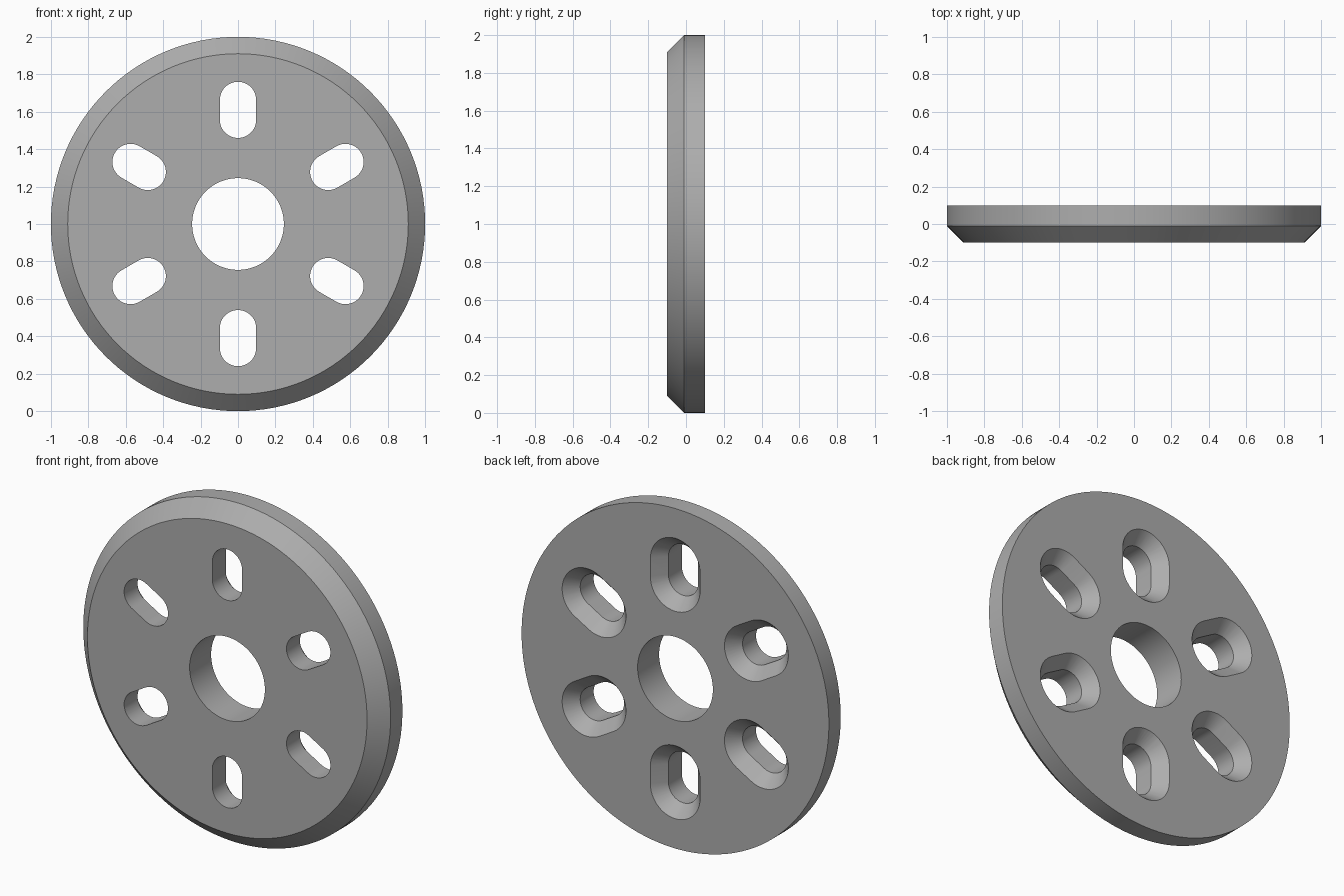
import bpy, bmesh
from math import pi, sin, cos, radians
from mathutils import Matrix, Vector

cube = bpy.data.objects.get("Cube")
if cube:
    bpy.data.objects.remove(cube, do_unlink=True)

# Plain grey metal
grey = bpy.data.materials.new("grey_metal")
grey.use_nodes = True
colour = (0.42, 0.42, 0.42, 1)
grey.diffuse_color = colour
grey.node_tree.nodes["Principled BSDF"].inputs["Base Color"].default_value = colour

CENTRE = Vector((0, 0, 1))


def loft(name, rings, closed=False):
    """Join equal-length rings of points; cap the ends or close the loop."""
    bm = bmesh.new()
    loops = [[bm.verts.new(p) for p in ring] for ring in rings]
    pairs = list(zip(loops, loops[1:]))
    if closed:
        pairs.append((loops[-1], loops[0]))
    else:
        bm.faces.new(loops[0])
        bm.faces.new(loops[-1])
    for a, b in pairs:
        for i in range(len(a)):
            j = (i + 1) % len(a)
            bm.faces.new((a[i], a[j], b[j], b[i]))
    bmesh.ops.recalc_face_normals(bm, faces=bm.faces)
    mesh = bpy.data.meshes.new(name)
    bm.to_mesh(mesh)
    bm.free()
    mesh.materials.append(grey)
    obj = bpy.data.objects.new(name, mesh)
    bpy.context.collection.objects.link(obj)
    return obj


def circle(r, y, n=128):
    return [CENTRE + Vector((r * cos(2 * pi * i / n), y, r * sin(2 * pi * i / n)))
            for i in range(n)]


def slot(r, y, turn, inner=0.557, outer=0.663, n=24):
    """Radial stadium outline, turned about the disc axis."""
    pts = []
    for z, start in ((outer, 0), (inner, pi)):
        for i in range(n + 1):
            a = start + pi * i / n
            pts.append(Vector((r * cos(a), y, z + r * sin(a))))
    spin = Matrix.Rotation(turn, 3, 'Y')
    return [CENTRE + spin @ p for p in pts]


# Disc with a bevelled front rim and a central bore
disc = loft("slotted_disc", [circle(0.245, -0.1), circle(0.91, -0.1), circle(1, -0.01),
                             circle(1, 0.1), circle(0.245, 0.1)], closed=True)

# Six radial slots, countersunk from the back
NARROW, WIDE, SINK = 0.097, 0.162, 0.075
slope = (WIDE - NARROW) / SINK
for k in range(6):
    turn = radians(60 * k)
    cutter = loft("slot_cutter", [slot(NARROW, -0.15, turn), slot(NARROW, 0.1 - SINK, turn),
                                  slot(WIDE + slope * 0.02, 0.12, turn)])
    cut = disc.modifiers.new("slot", 'BOOLEAN')
    cut.operation = 'DIFFERENCE'
    cut.solver = 'EXACT'
    cut.object = cutter
    bpy.context.view_layer.objects.active = disc
    bpy.ops.object.modifier_apply(modifier=cut.name)
    bpy.data.objects.remove(cutter, do_unlink=True)

# Smooth curved walls, crisp edges
bpy.ops.object.select_all(action='DESELECT')
disc.select_set(True)
bpy.context.view_layer.objects.active = disc
bpy.ops.object.shade_smooth_by_angle(angle=radians(25))
